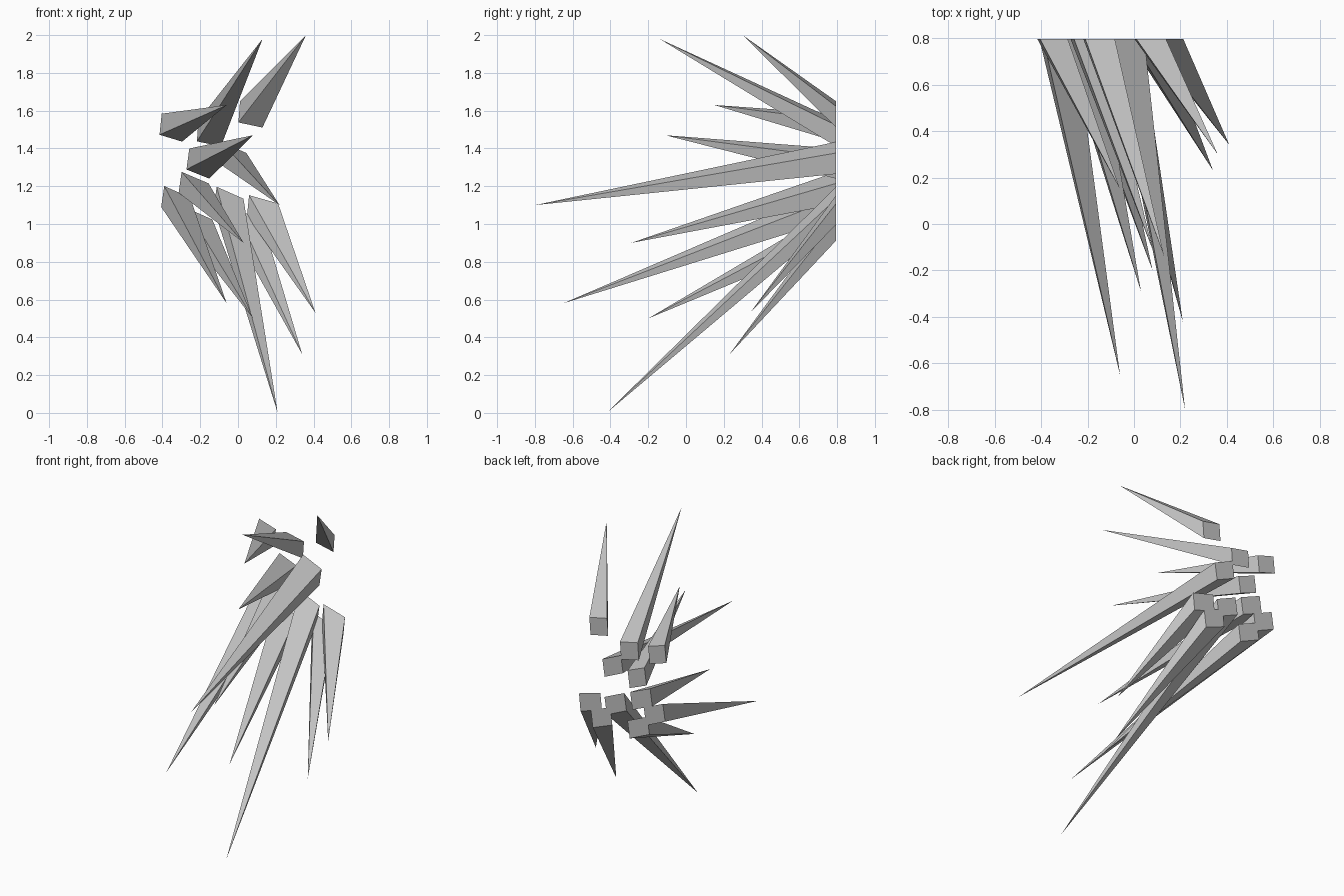
import bpy, bmesh
from math import radians, sin, cos
from mathutils import Vector

cube = bpy.data.objects.get("Cube")
if cube:
    bpy.data.objects.remove(cube, do_unlink=True)

grey = bpy.data.materials.new("stone grey")
grey.use_nodes = True
colour = (0.55, 0.55, 0.55, 1)
grey.diffuse_color = colour
grey.node_tree.nodes["Principled BSDF"].inputs["Base Color"].default_value = colour

BACK = 0.795     # plane shared by the spike bases
HEIGHT = 0.112   # height of each base


def add_spike(name, centre, width, tilt, tip):
    """Four-sided spike from a leaning base on the back plane to a sharp tip."""
    top = radians(tilt)
    lean = top * 0.35
    across = Vector((cos(top), 0, -sin(top))) * width / 2
    up = Vector((sin(lean), 0, cos(lean))) * HEIGHT / 2
    mid = Vector((centre[0], BACK, centre[1]))
    bm = bmesh.new()
    base = [bm.verts.new(mid + across * i + up * j)
            for i, j in ((-1, -1), (1, -1), (1, 1), (-1, 1))]
    apex = bm.verts.new(tip)
    bm.faces.new(base)
    for i in range(4):
        bm.faces.new((base[i], base[(i + 1) % 4], apex))
    bmesh.ops.recalc_face_normals(bm, faces=bm.faces)
    mesh = bpy.data.meshes.new(name)
    bm.to_mesh(mesh)
    bm.free()
    mesh.materials.append(grey)
    bpy.context.collection.objects.link(bpy.data.objects.new(name, mesh))


# name, base centre (x, z), base width, base tilt, tip
spikes = [
    ("top_left_spike", (0.07, 1.58), 0.13, 12, (0.36, 0.30, 2.0)),
    ("top_middle_spike", (-0.15, 1.48), 0.13, 12, (0.13, -0.14, 1.98)),
    ("top_right_spike", (-0.35, 1.51), 0.125, 17, (-0.06, 0.15, 1.63)),
    ("middle_right_spike", (-0.205, 1.32), 0.13, 22, (0.08, -0.11, 1.47)),
    ("middle_left_spike", (-0.03, 1.35), 0.145, 24, (0.22, -0.80, 1.10)),
    ("inner_right_spike", (-0.235, 1.19), 0.155, 23, (0.03, -0.29, 0.90)),
    ("outer_right_spike", (-0.33, 1.115), 0.15, 24, (-0.06, -0.65, 0.58)),
    ("low_right_spike", (-0.215, 1.0), 0.155, 24, (0.08, -0.20, 0.50)),
    ("outer_left_spike", (0.13, 1.075), 0.16, 16, (0.41, 0.34, 0.53)),
    ("low_left_spike", (0.05, 0.995), 0.15, 21, (0.34, 0.23, 0.31)),
    ("low_middle_spike", (-0.05, 1.11), 0.155, 24, (0.21, -0.42, 0.0)),
]
for spike in spikes:
    add_spike(*spike)
